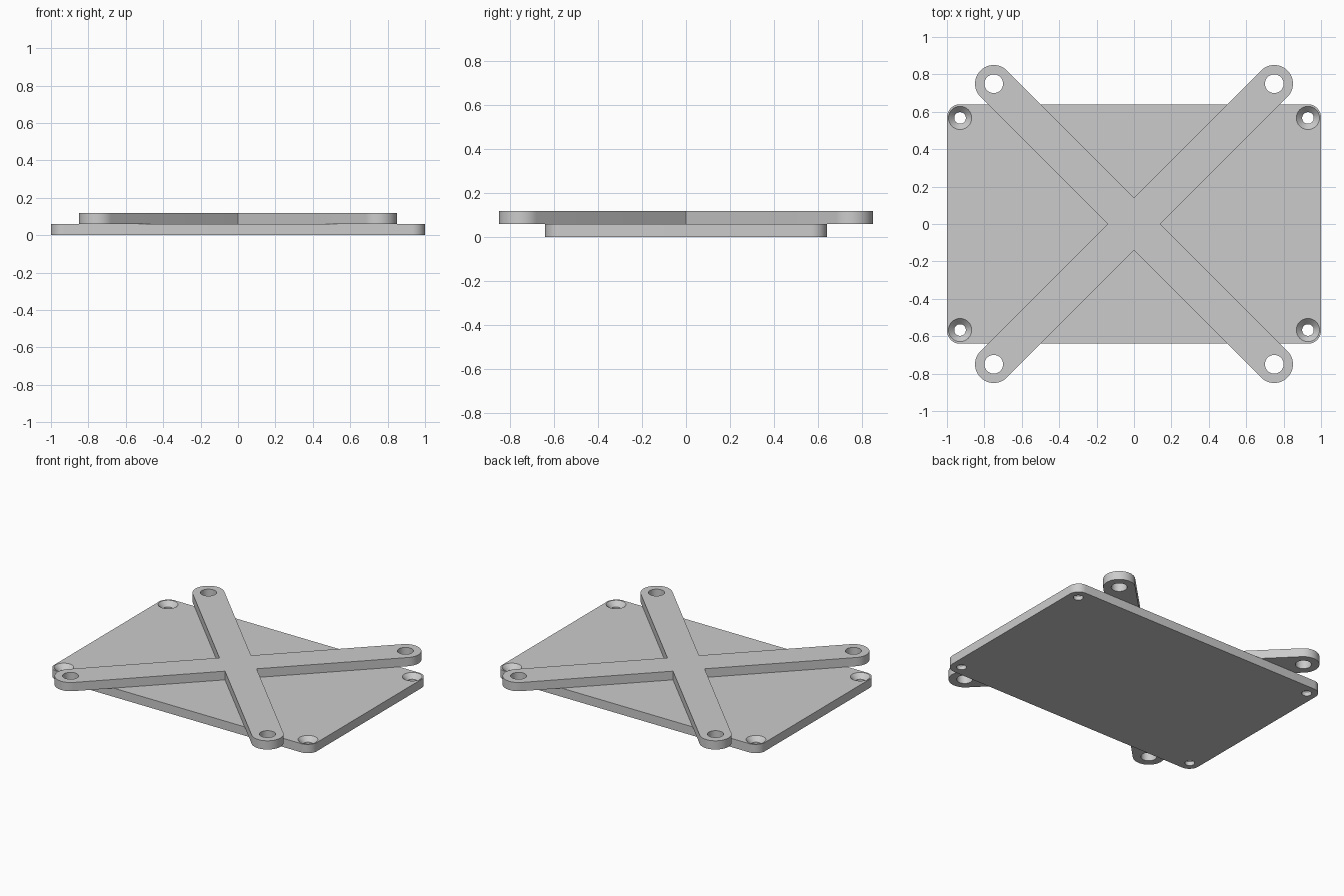
import bpy, bmesh
from math import sin, cos, pi, radians
from mathutils import Vector

cube = bpy.data.objects.get("Cube")
if cube:
    bpy.data.objects.remove(cube, do_unlink=True)

T = 0.06                       # thickness of each layer
HALF_X, HALF_Y, CORNER = 1.0, 0.64, 0.07
ARM_END, ARM_R = 0.75, 0.1     # arm hole position, arm half width

grey = bpy.data.materials.new("light grey")
grey.use_nodes = True
colour = (0.6, 0.6, 0.6, 1)
grey.diffuse_color = colour
grey.node_tree.nodes["Principled BSDF"].inputs["Base Color"].default_value = colour


def arc(cx, cy, r, start, end, steps):
    angles = [radians(start + (end - start) * i / steps) for i in range(steps + 1)]
    return [(cx + r * cos(a), cy + r * sin(a)) for a in angles]


def new_object(name, bm):
    bmesh.ops.recalc_face_normals(bm, faces=bm.faces)
    mesh = bpy.data.meshes.new(name)
    bm.to_mesh(mesh)
    bm.free()
    mesh.materials.append(grey)
    obj = bpy.data.objects.new(name, mesh)
    bpy.context.collection.objects.link(obj)
    return obj


def slab(name, outline, z):
    """Extrude a flat outline upward by one layer."""
    bm = bmesh.new()
    face = bm.faces.new([bm.verts.new((x, y, z)) for x, y in outline])
    top = bmesh.ops.extrude_face_region(bm, geom=[face])["geom"]
    bmesh.ops.translate(bm, vec=Vector((0, 0, T)),
                        verts=[v for v in top if isinstance(v, bmesh.types.BMVert)])
    return new_object(name, bm)


def drill(obj, px, py, profile, steps=48):
    """Cut a turned (radius, height) profile at four mirrored places."""
    bm = bmesh.new()
    for sx in (-1, 1):
        for sy in (-1, 1):
            rings = [[bm.verts.new((sx * px + r * cos(2 * pi * i / steps),
                                    sy * py + r * sin(2 * pi * i / steps), z))
                      for i in range(steps)] for r, z in profile]
            for low, high in zip(rings, rings[1:]):
                for i in range(steps):
                    j = (i + 1) % steps
                    bm.faces.new((low[i], low[j], high[j], high[i]))
            bm.faces.new(rings[0][::-1])
            bm.faces.new(rings[-1])
    cutter = new_object("hole_cutter", bm)
    cutter.hide_render = True
    mod = obj.modifiers.new("holes", "BOOLEAN")
    mod.operation, mod.solver, mod.object = "DIFFERENCE", "EXACT", cutter
    bpy.ops.object.select_all(action="DESELECT")
    bpy.context.view_layer.objects.active = obj
    obj.select_set(True)
    bpy.ops.object.modifier_apply(modifier=mod.name)
    bpy.data.objects.remove(cutter, do_unlink=True)
    bpy.ops.object.shade_smooth_by_angle(angle=radians(30))


# Base plate with rounded corners and countersunk screw holes
outline = []
for k, (sx, sy) in enumerate([(1, 1), (-1, 1), (-1, -1), (1, -1)]):
    outline += arc(sx * (HALF_X - CORNER), sy * (HALF_Y - CORNER), CORNER,
                   90 * k, 90 * k + 90, 12)
plate = slab("base_plate", outline, 0)
drill(plate, 0.93, 0.567, [(0.031, -0.02), (0.031, 0.028), (0.062, T), (0.062, T + 0.02)])

# Diagonal cross bracket with round ends, meeting at four inner corners
outline = []
for k in range(4):
    a = 45 + 90 * k
    reach = ARM_END * 2 ** 0.5
    outline += arc(reach * cos(radians(a)), reach * sin(radians(a)), ARM_R, a - 90, a + 90, 24)
    inner = ARM_R * 2 ** 0.5
    outline.append((inner * cos(radians(a + 45)), inner * sin(radians(a + 45))))
cross = slab("cross_bracket", outline, T)
drill(cross, ARM_END, ARM_END, [(0.05, T - 0.02), (0.05, 2 * T + 0.02)])
